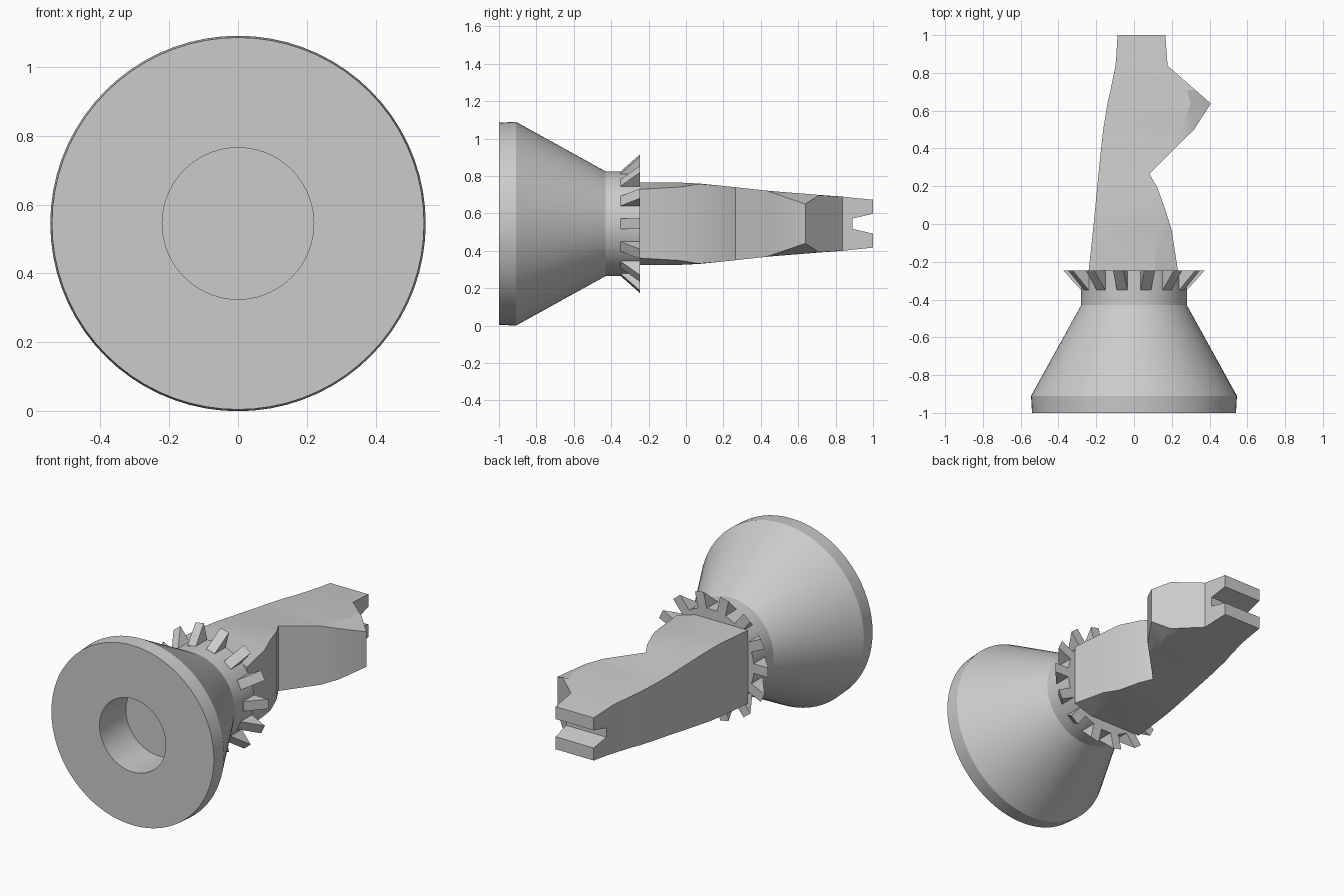
import bpy, bmesh, math
from mathutils import Matrix, Vector

if "Cube" in bpy.data.objects:
    bpy.data.objects.remove(bpy.data.objects["Cube"])

AXIS_Z = 0.545
FRONT, COLLAR_BACK, FORK_START, TAIL = -1.0, -0.245, 0.89, 1.0

grey = bpy.data.materials.new("plain grey")
grey.use_nodes = True
grey.diffuse_color = (0.6, 0.6, 0.6, 1)
grey.node_tree.nodes["Principled BSDF"].inputs["Base Color"].default_value = grey.diffuse_color


def finish(bm, name, angle=None):
    """Turn a bmesh into a named object lifted onto the main axis."""
    bmesh.ops.remove_doubles(bm, verts=bm.verts, dist=1e-5)
    bmesh.ops.recalc_face_normals(bm, faces=bm.faces)
    mesh = bpy.data.meshes.new(name)
    bm.to_mesh(mesh)
    bm.free()
    mesh.materials.append(grey)
    ob = bpy.data.objects.new(name, mesh)
    ob.location.z = AXIS_Z
    bpy.context.collection.objects.link(ob)
    if angle:
        bpy.ops.object.select_all(action="DESELECT")
        ob.select_set(True)
        bpy.context.view_layer.objects.active = ob
        bpy.ops.object.shade_smooth_by_angle(angle=math.radians(angle))
    return ob


def loft(bm, sections):
    """Skin closed sections of equal length and cap both ends."""
    rings = [[bm.verts.new(p) for p in s] for s in sections]
    for a, b in zip(rings, rings[1:]):
        for i in range(len(a)):
            j = (i + 1) % len(a)
            bm.faces.new((a[i], a[j], b[j], b[i]))
    bm.faces.new(rings[0])
    bm.faces.new(rings[-1])


# Flared body with a blind bore, turned around the y axis
bm = bmesh.new()
profile = [(0, -0.75), (0.22, -0.75), (0.22, FRONT), (0.54, FRONT), (0.545, -0.91),
           (0.28, -0.43), (0.28, COLLAR_BACK), (0, COLLAR_BACK)]
verts = [bm.verts.new((r, y, 0)) for r, y in profile]
edges = [bm.edges.new(pair) for pair in zip(verts, verts[1:])]
bmesh.ops.spin(bm, geom=verts + edges, cent=(0, 0, 0), axis=(0, 1, 0),
               angle=math.tau, steps=72)
finish(bm, "flared_body", 25)

# Ring of wedge teeth around the collar
bm = bmesh.new()
TEETH = 14
wedge = [(0.26, -0.35), (0.28, -0.35), (0.375, COLLAR_BACK), (0.26, COLLAR_BACK)]
for k in range(TEETH):
    turn = Matrix.Rotation(math.tau * k / TEETH, 3, "Y")
    loft(bm, [[turn @ Vector((r, y, side)) for r, y in wedge] for side in (-0.029, 0.029)])
finish(bm, "collar_teeth")

# Arm: stations of y, left x, crease x, right x, half height, half height at right edge
stations = [
    (COLLAR_BACK, -0.24, 0.11, 0.232, 0.22, 0.184),
    (-0.035, -0.217, 0.12, 0.2, 0.22, 0.196),
    (0.07, -0.207, 0.12, 0.168, 0.215, 0.213),
    (0.19, -0.195, 0.04, 0.125, 0.203, 0.203),
    (0.265, -0.188, 0, 0.082, 0.195, 0.195),
    (0.43, -0.171, 0.2, 0.246, 0.177, 0.177),
    (0.5, -0.163, 0.25, 0.318, 0.171, 0.153),
    (0.638, -0.141, 0.3, 0.407, 0.16, 0.105),
    (0.71, -0.124, 0.28, 0.324, 0.154, 0.152),
    (0.838, -0.098, 0.1, 0.178, 0.145, 0.145),
    (FORK_START, -0.094, 0.1, 0.174, 0.139, 0.139),
]
bm = bmesh.new()
loft(bm, [[(xl, y, -h), (xc, y, -h), (xr, y, -hr), (xr, y, hr), (xc, y, h), (xl, y, h)]
          for y, xl, xc, xr, h, hr in stations])
finish(bm, "arm", 15)

# Forked tail: two mirrored prongs
for name, s in (("upper_prong", 1), ("lower_prong", -1)):
    bm = bmesh.new()
    ends = [(FORK_START, -0.094, 0.174, 0.028, 0.139), (TAIL, -0.087, 0.166, 0.053, 0.128)]
    loft(bm, [[(a, y, s * lo), (b, y, s * lo), (b, y, s * hi), (a, y, s * hi)]
              for y, a, b, lo, hi in ends])
    finish(bm, name)
